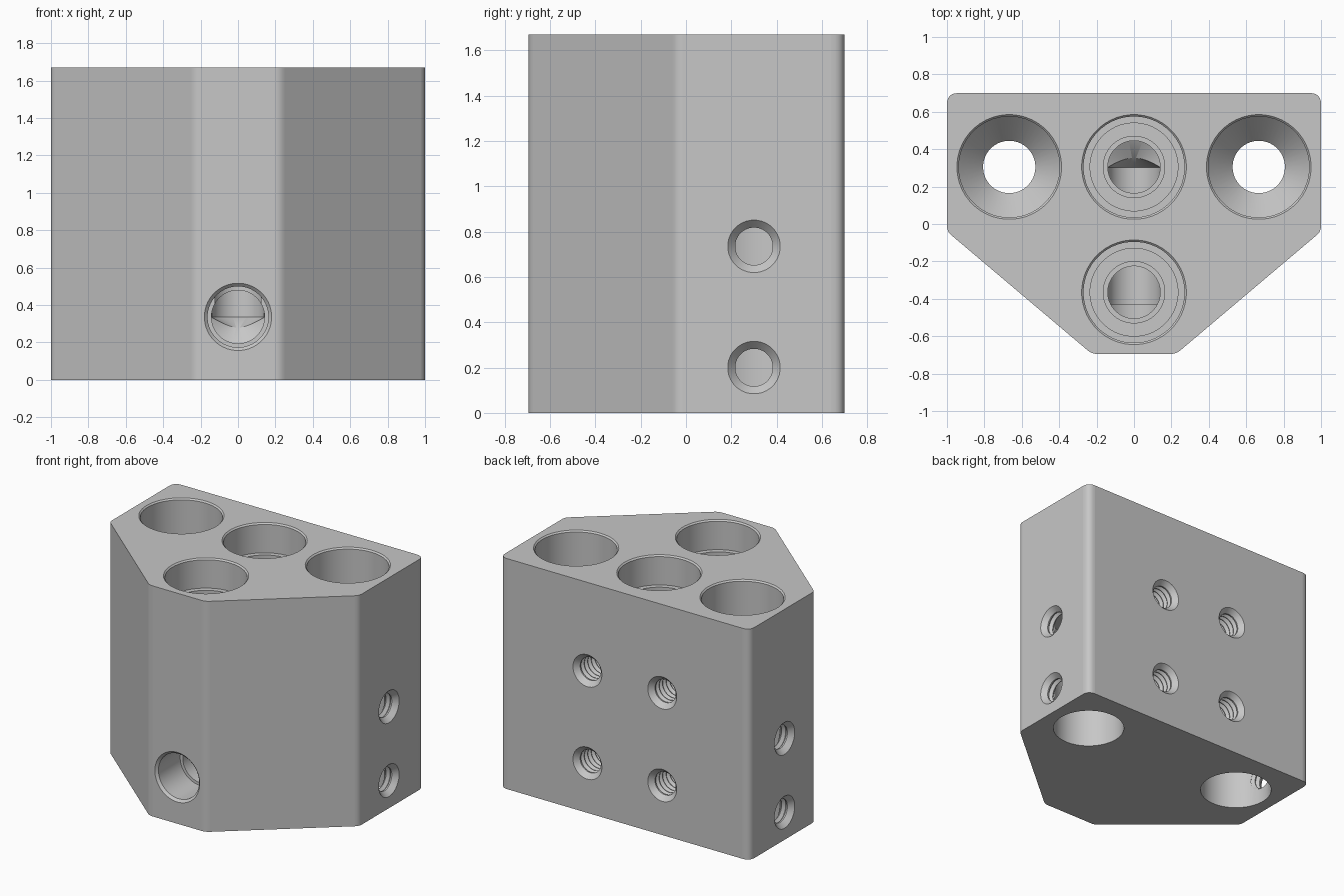
import bpy
import bmesh
from math import cos, sin, pi
from mathutils import Vector

cube = bpy.data.objects.get("Cube")
if cube:
    bpy.data.objects.remove(cube, do_unlink=True)

HEIGHT = 1.67
BACK = 0.7
FRONT = -0.695

# Single machined-metal colour
metal = bpy.data.materials.new("light grey metal")
metal.use_nodes = True
grey = (0.57, 0.57, 0.57, 1)
metal.diffuse_color = grey
metal.node_tree.nodes["Principled BSDF"].inputs["Base Color"].default_value = grey


def make_object(name, bm):
    bm.normal_update()
    bmesh.ops.recalc_face_normals(bm, faces=bm.faces[:])
    mesh = bpy.data.meshes.new(name)
    bm.to_mesh(mesh)
    bm.free()
    mesh.materials.append(metal)
    obj = bpy.data.objects.new(name, mesh)
    bpy.context.scene.collection.objects.link(obj)
    return obj


def skin(bm, rings):
    """Join rings of points into a closed solid with flat ends."""
    rings = [[bm.verts.new(p) for p in ring] for ring in rings]
    count = len(rings[0])
    for lower, upper in zip(rings, rings[1:]):
        for i in range(count):
            j = (i + 1) % count
            bm.faces.new((lower[i], lower[j], upper[j], upper[i]))
    bm.faces.new(rings[0][::-1])
    bm.faces.new(rings[-1])


def cutter(name, start, direction, profile, sides=48):
    """Turned solid: profile lists (depth, radius) along the direction."""
    turn = Vector(direction).to_track_quat('Z', 'Y')
    angles = [2 * pi * (i + 0.5) / sides for i in range(sides)]
    bm = bmesh.new()
    skin(bm, [[Vector(start) + turn @ Vector((r * cos(a), r * sin(a), depth))
               for a in angles] for depth, r in profile])
    obj = make_object(name, bm)
    obj.hide_render = True
    return obj


def drilled_end(depth, radius):
    """Straight bore end with a drill-point cone."""
    return [(depth, radius), (depth + radius * 0.58, 0.004)]


def threaded_profile(depth):
    """Chamfered mouth followed by thread grooves."""
    points = [(-0.02, 0.135), (0.035, 0.083)]
    pitch = 0.04
    d = 0.045
    while d + pitch < depth:
        points += [(d, 0.083), (d + pitch * 0.45, 0.104), (d + pitch * 0.9, 0.083)]
        d += pitch
    return points + drilled_end(depth, 0.083)


def rounded(corners, steps=6):
    """Plan outline with each (x, y, tangent length) corner rounded."""
    outline = []
    for i, (x, y, size) in enumerate(corners):
        p = Vector((x, y))
        before = Vector(corners[i - 1][:2])
        after = Vector(corners[(i + 1) % len(corners)][:2])
        a = p + (before - p).normalized() * size
        b = p + (after - p).normalized() * size
        for k in range(steps + 1):
            t = k / steps
            outline.append(a.lerp(p, t).lerp(p.lerp(b, t), t))
    return outline


# Block: six-sided plan with rounded corners, raised to full height
plan = [(0.225, FRONT, 0.03), (1, -0.04, 0.03), (1, BACK, 0.06)]
plan += [(-x, y, size) for x, y, size in reversed(plan)]
outline = rounded(plan)
bm = bmesh.new()
skin(bm, [[(p.x, p.y, z) for p in outline] for z in (0, HEIGHT)])
block = make_object("manifold_block", bm)

cutters = []
down, up = (0, 0, -1), (0, 0, 1)
mouth = [(-0.02, 0.30), (0.01, 0.27)]

# Outer through passages: top bore, funnel, throat and wide lower bore
for side in (-1, 1):
    x = side * 0.667
    cutters.append(cutter("outer_top_bore", (x, 0.305, HEIGHT), down,
                          mouth + [(0.42, 0.27), (0.56, 0.14), (0.9, 0.14)]))
    cutters.append(cutter("outer_lower_bore", (x, 0.305, 0), up,
                          [(-0.02, 0.245), (0.85, 0.245)]))

# Centre ports: counterbore, seal groove and blind drilled passage
for y in (0.305, -0.365):
    cutters.append(cutter("centre_port", (0, y, HEIGHT), down,
                          mouth + [(0.215, 0.27), (0.215, 0.235), (0.25, 0.235),
                                   (0.25, 0.167), (0.215, 0.167), (0.215, 0.14)]
                          + drilled_end(HEIGHT - 0.335, 0.14)))

# Front port crossing both centre passages
cutters.append(cutter("front_port", (0, FRONT, 0.337), (0, 1, 0),
                      [(-0.02, 0.2), (0.017, 0.163), (0.265, 0.163), (0.265, 0.142)]
                      + drilled_end(0.997, 0.142)))

# Threaded holes in both sides and in the back
for side in (-1, 1):
    for z in (0.2, 0.735):
        cutters.append(cutter("side_thread", (side, 0.3, z), (-side, 0, 0),
                              threaded_profile(0.25), 32))
    for z in (0.36, 1.03):
        cutters.append(cutter("back_thread", (side * 0.3, BACK, z), (0, -1, 0),
                              threaded_profile(0.36), 32))

# Cut one hole at a time, keep the result and drop the cutter
for tool in cutters:
    cut = block.modifiers.new("hole", 'BOOLEAN')
    cut.operation = 'DIFFERENCE'
    cut.solver = 'EXACT'
    cut.object = tool
    bpy.context.view_layer.update()
    graph = bpy.context.evaluated_depsgraph_get()
    result = bpy.data.meshes.new_from_object(block.evaluated_get(graph))
    block.modifiers.remove(cut)
    block.data = result
    bpy.data.objects.remove(tool, do_unlink=True)

# Smooth bores and corner rounds; keep the large outer faces flat
bpy.context.view_layer.update()
bpy.ops.object.select_all(action='DESELECT')
bpy.context.view_layer.objects.active = block
block.select_set(True)
bpy.ops.object.shade_smooth_by_angle(angle=0.5)
for face in block.data.polygons:
    if face.area > 0.3:
        face.use_smooth = False
